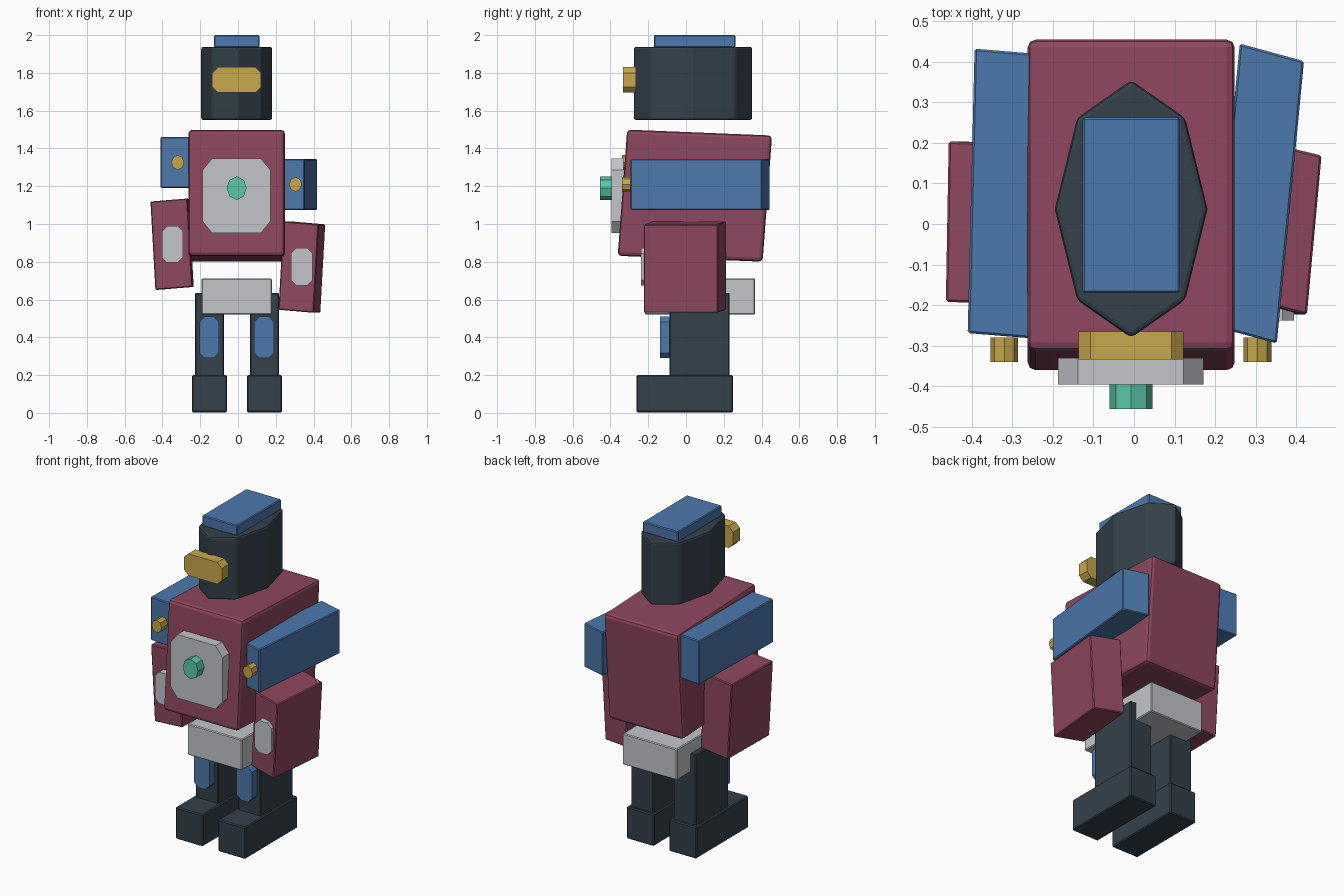
import bpy
import bmesh
from math import sin, cos, pi
from mathutils import Vector, Matrix

old = bpy.data.objects.get("Cube")
if old:
    bpy.data.objects.remove(old, do_unlink=True)


def material(name, r, g, b):
    mat = bpy.data.materials.new(name)
    mat.use_nodes = True
    mat.diffuse_color = (r, g, b, 1)
    mat.node_tree.nodes["Principled BSDF"].inputs["Base Color"].default_value = (r, g, b, 1)
    return mat


MAROON = material("maroon", .27, .062, .115)
SLATE = material("dark slate", .034, .052, .069)
BLUE = material("blue", .07, .19, .41)
GREY = material("light grey", .55, .56, .59)
GOLD = material("gold", .58, .39, .07)
TEAL = material("teal", .10, .58, .40)


def finish(name, bm, mat, bevel=0, segments=1):
    bmesh.ops.recalc_face_normals(bm, faces=bm.faces)
    mesh = bpy.data.meshes.new(name)
    bm.to_mesh(mesh)
    bm.free()
    mesh.materials.append(mat)
    obj = bpy.data.objects.new(name, mesh)
    bpy.context.collection.objects.link(obj)
    if bevel:
        mod = obj.modifiers.new("soft_edges", 'BEVEL')
        mod.width, mod.segments = bevel, segments
    return obj


def block(name, mat, centre, ax, ay, az, bevel=.005, segments=1):
    """Box spanned by three full-length edge vectors, which may lean."""
    bm = bmesh.new()
    frame = Matrix((ax, ay, az)).transposed().to_4x4()
    bmesh.ops.create_cube(bm, size=1, matrix=Matrix.Translation(centre) @ frame)
    return finish(name, bm, mat, bevel, segments)


def box(name, mat, x, y, z, bevel=.005):
    """Upright box from its ranges."""
    spans = (x, y, z)
    centre = [(a + b) / 2 for a, b in spans]
    w, d, h = [b - a for a, b in spans]
    return block(name, mat, centre, (w, 0, 0), (0, d, 0), (0, 0, h), bevel)


def prism(name, mat, points, step, bevel=0, segments=1):
    bm = bmesh.new()
    face = bm.faces.new([bm.verts.new(p) for p in points])
    new = bmesh.ops.extrude_face_region(bm, geom=[face])["geom"]
    verts = [g for g in new if isinstance(g, bmesh.types.BMVert)]
    bmesh.ops.translate(bm, verts=verts, vec=Vector(step))
    return finish(name, bm, mat, bevel, segments)


def octagon(rx, ry):
    return [(rx * cos(i * pi / 4), ry * sin(i * pi / 4)) for i in range(8)]


def plate(name, mat, x, z, y, cut, cut_z=None):
    """Front-facing plate with clipped corners."""
    (x0, x1), (z0, z1), c, d = x, z, cut, cut_z or cut
    outline = [(x0 + c, z0), (x1 - c, z0), (x1, z0 + d), (x1, z1 - d),
               (x1 - c, z1), (x0 + c, z1), (x0, z1 - d), (x0, z0 + d)]
    return prism(name, mat, [(u, y[0], v) for u, v in outline], (0, y[1] - y[0], 0))


def stud(name, mat, x, z, rx, rz, y):
    """Eight-sided peg pointing forward."""
    points = [(x + u, y[0], z + v) for u, v in octagon(rx, rz)]
    return prism(name, mat, points, (0, y[1] - y[0], 0))


# Head, cap and visor
prism("head", SLATE, [(u - .007, v + .037, 1.55) for u, v in octagon(.188, .317)],
      (0, 0, .388), .012, 2)
box("cap", BLUE, (-.127, .113), (-.17, .262), (1.935, 2.0))
plate("visor", GOLD, (-.137, .122), (1.695, 1.83), (-.333, -.265), .03)

# Torso leans back, with chest plate and core
block("torso", MAROON, (-.007, .047, 1.15), (.51, 0, 0), (0, .767, -.031),
      (0, .05, .668), .02, 2)
plate("chest_plate", GREY, (-.187, .171), (.953, 1.346), (-.395, -.33), .049, .06)
stud("chest_core", TEAL, -.007, 1.19, .053, .062, (-.455, -.392))

# Shoulders, each turned a little differently
block("left_shoulder", BLUE, (.306, .075, 1.209), (.158, -.043, 0), (.067, .695, 0), (0, 0, .27))
block("right_shoulder", BLUE, (-.322, .075, 1.325), (.158, -.013, 0), (.017, .70, 0), (0, 0, .27))
stud("left_shoulder_bolt", GOLD, .304, 1.21, .034, .039, (-.34, -.28))
stud("right_shoulder_bolt", GOLD, -.319, 1.326, .034, .039, (-.34, -.28))

# Forearms and their plates
block("left_forearm", MAROON, (.338, -.005, .772), (.186, -.045, -.016),
      (.036, .392, 0), (.026, 0, .468))
block("right_forearm", MAROON, (-.349, .002, .893), (.196, -.008, .016),
      (.007, .395, 0), (-.026, 0, .468))
plate("left_forearm_plate", GREY, (.28, .394), (.675, .873), (-.237, -.175), .028)
plate("right_forearm_plate", GREY, (-.403, -.291), (.795, .99), (-.237, -.18), .028)

# Hips
box("hips", GREY, (-.193, .179), (-.218, .365), (.52, .712))

# Legs, feet and thigh plates
for side, x in (("left", .14), ("right", -.151)):
    box(side + "_leg", SLATE, (x - .077, x + .077), (-.088, .23), (.18, .635))
    box(side + "_foot", SLATE, (x - .093, x + .093), (-.262, .249), (.003, .2), .006)
    plate(side + "_thigh_plate", BLUE, (x - .054, x + .051), (.29, .51), (-.137, -.085), .028)
